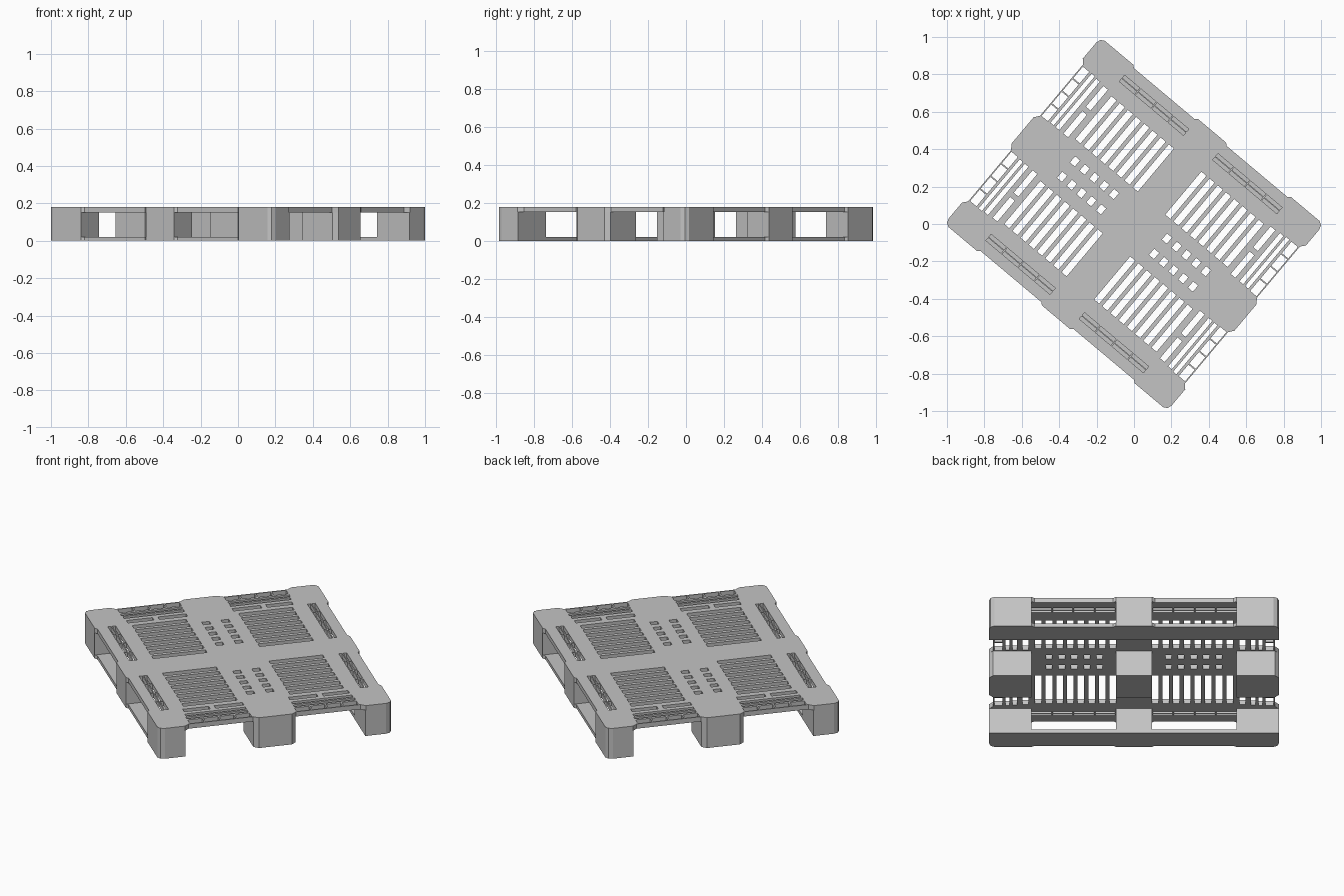
import bpy, bmesh, math

if "Cube" in bpy.data.objects:
    bpy.data.objects.remove(bpy.data.objects["Cube"])

TURN = math.radians(-40)      # the pallet lies diagonally
TOP, UNDER, SKID = 0.18, 0.152, 0.021
HU, HV = 0.778, 0.65          # half length and half width
IN_U, MID_U = 0.55, 0.097     # leg faces along the length
IN_V, MID_V = 0.5, 0.117      # leg faces along the width

grey = bpy.data.materials.new("grey_plastic")
grey.use_nodes = True
grey.diffuse_color = (0.55, 0.55, 0.55, 1)
grey.node_tree.nodes["Principled BSDF"].inputs["Base Color"].default_value = (0.55, 0.55, 0.55, 1)


def add_prism(bm, points, z0, z1):
    low = [bm.verts.new((u, v, z0)) for u, v in points]
    high = [bm.verts.new((u, v, z1)) for u, v in points]
    bm.faces.new(low[::-1])
    bm.faces.new(high)
    n = len(points)
    for i in range(n):
        j = (i + 1) % n
        bm.faces.new((low[i], low[j], high[j], high[i]))


def make(name, prisms):
    bm = bmesh.new()
    for points, z0, z1 in prisms:
        add_prism(bm, points, z0, z1)
    bmesh.ops.recalc_face_normals(bm, faces=bm.faces)
    mesh = bpy.data.meshes.new(name)
    bm.to_mesh(mesh)
    bm.free()
    mesh.materials.append(grey)
    obj = bpy.data.objects.new(name, mesh)
    bpy.context.collection.objects.link(obj)
    obj.rotation_euler.z = TURN
    return obj


def rect(u0, u1, v0, v1):
    return [(u0, v0), (u1, v0), (u1, v1), (u0, v1)]


def flip(points, su, sv):
    return [(u * su, v * sv) for u, v in points]


# Outline of one quarter: end face, rounded corner, long edge
end_edge = [(HU, 0.092), (0.757, 0.12), (0.757, 0.478), (HU, 0.503)]
corner = [(HU, 0.615), (0.77, 0.638), (0.75, HV)]
long_edge = [(IN_U, HV), (0.535, 0.638), (0.112, 0.638), (MID_U, HV)]
quarter = end_edge + corner + long_edge
outline = (quarter + flip(quarter, -1, 1)[::-1]
           + flip(quarter, -1, -1) + flip(quarter, 1, -1)[::-1])
deck = make("deck", [(outline, UNDER, TOP)])

# Openings of one deck quarter
holes = []
for k in range(8):                                   # main grille
    u = 0.096 + 0.0572 * k
    holes.append(rect(u, u + 0.035, 0.146, 0.446))
holes += [rect(0.568, 0.6, 0.128, 0.285), rect(0.568, 0.6, 0.315, 0.46),
          rect(0.629, 0.654, 0.128, 0.465), rect(0.668, 0.69, 0.128, 0.47)]
for k in range(4):                                   # end rim and hand slots
    v = 0.125 + 0.088 * k
    holes.append(rect(0.706, 0.75, v, v + 0.08))
    u = 0.102 + 0.114 * k
    for v in (0.533, 0.558):
        holes.append(rect(u, u + 0.106, v, v + 0.019))
for k in range(5):                                   # drain holes in the spine
    u = 0.168 + 0.068 * k
    holes.append(rect(u, u + 0.034, 0.032, 0.075))

cutter = make("deck_cutter", [(flip(h, su, sv), UNDER - 0.1, TOP + 0.1)
                              for h in holes for su in (1, -1) for sv in (1, -1)])
cutter.hide_render = True
cut = deck.modifiers.new("openings", "BOOLEAN")
cut.operation = "DIFFERENCE"
cut.solver = "EXACT"
cut.object = cutter
bpy.context.view_layer.update()
bpy.context.view_layer.objects.active = deck
bpy.ops.object.modifier_apply(modifier=cut.name)
bpy.data.objects.remove(cutter)

# Runners and legs along both long sides
half_skid = [(HU, IN_V)] + corner + long_edge
skid = half_skid + flip(half_skid, -1, 1)[::-1]
corner_leg = [(IN_U, IN_V), (HU, IN_V)] + corner + [(IN_U, HV)]
side_leg = rect(-MID_U, MID_U, IN_V, HV)
for side, sv in (("back", 1), ("front", -1)):
    make(side + "_runner", [(flip(skid, 1, sv), 0, SKID)])
    make(side + "_middle_leg", [(flip(side_leg, 1, sv), SKID, UNDER)])
    for hand, su in (("left", 1), ("right", -1)):
        make(f"{side}_{hand}_leg", [(flip(corner_leg, su, sv), SKID, UNDER)])

# Free-standing legs on the centre line
make("centre_leg", [(rect(-MID_U, MID_U, -MID_V, MID_V), 0, UNDER)])
end_leg = [(IN_U, -MID_V), (0.757, -MID_V), (HU, -0.092),
           (HU, 0.092), (0.757, MID_V), (IN_U, MID_V)]
for hand, su in (("left", 1), ("right", -1)):
    make(hand + "_end_leg", [(flip(end_leg, su, 1), 0, UNDER)])
